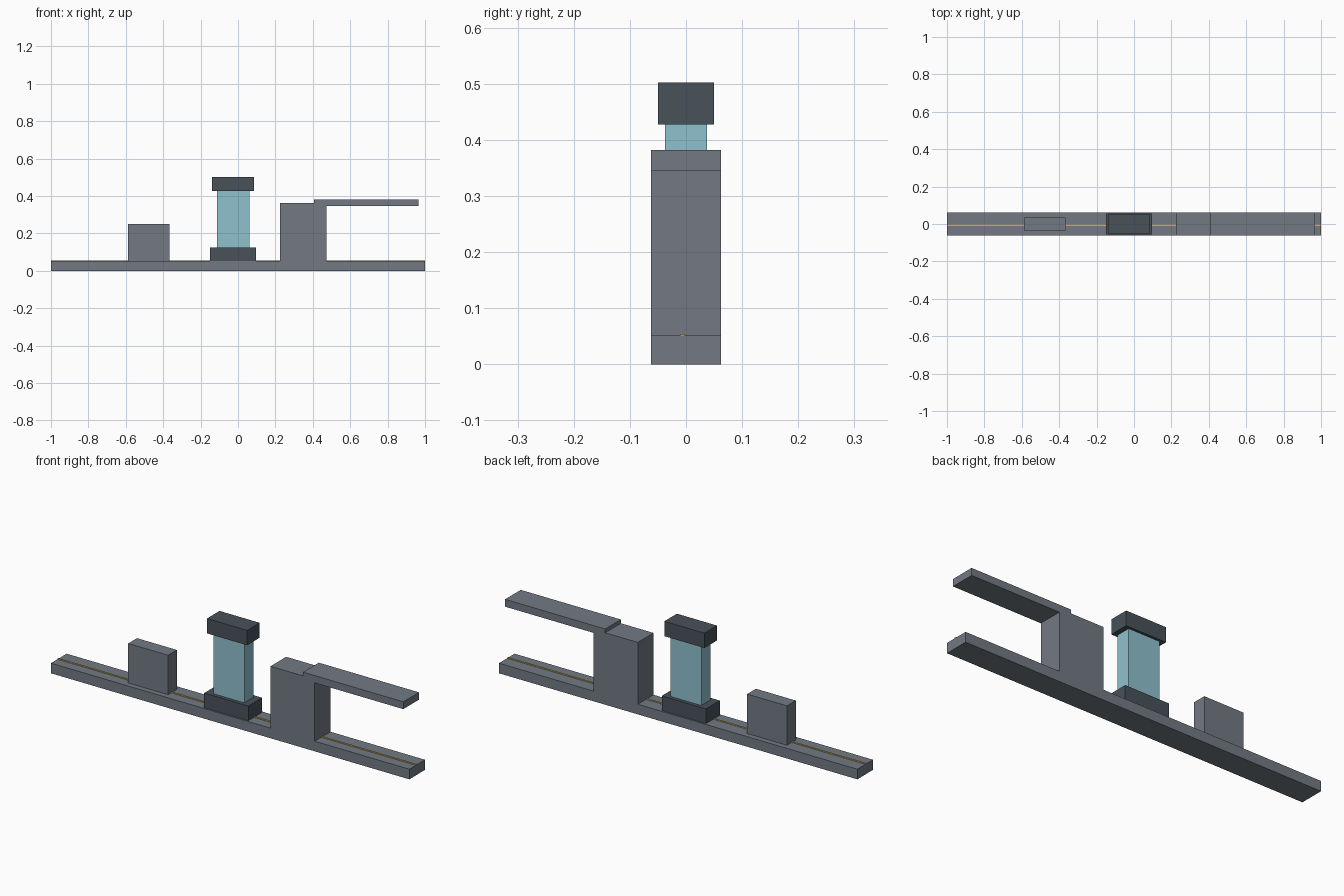
import bpy

if "Cube" in bpy.data.objects:
    bpy.data.objects.remove(bpy.data.objects["Cube"])


def material(name, srgb):
    """Flat colour given as 0-255 display values."""
    m = bpy.data.materials.new(name)
    lin = [((c / 255 + 0.055) / 1.055) ** 2.4 for c in srgb]
    m.diffuse_color = (*lin, 1.0)
    m.use_nodes = True
    m.node_tree.nodes["Principled BSDF"].inputs["Base Color"].default_value = m.diffuse_color
    return m


GREY = material("concrete grey", (115, 122, 132))
DARK = material("dark slate", (72, 82, 90))
GLASS = material("pale blue glass", (143, 193, 206))
YELLOW = material("muted yellow", (204, 178, 92))


def box(name, x, y, z, mat):
    """Box from (min, max) ranges along each axis."""
    bpy.ops.mesh.primitive_cube_add(size=1, location=[sum(r) / 2 for r in (x, y, z)])
    ob = bpy.context.object
    ob.name = name
    ob.scale = [r[1] - r[0] for r in (x, y, z)]
    bpy.ops.object.transform_apply(location=False, rotation=False, scale=True)
    ob.data.materials.append(mat)
    return ob


def sym(half):
    return (-half, half)


# Long base slab with a thin raised guide line
box("base_slab", (-1, 1), sym(0.0625), (0, 0.051), GREY)
box("guide_line", (-1, 1), (-0.011, -0.002), (0.050, 0.054), YELLOW)

# Low block on the left
box("low_block", (-0.588, -0.366), sym(0.035), (0.05, 0.25), GREY)

# Glass column between dark foot and cap
box("column_foot", (-0.15, 0.096), sym(0.055), (0.05, 0.125), DARK)
box("glass_column", (-0.112, 0.061), sym(0.037), (0.124, 0.428), GLASS)
box("column_cap", (-0.138, 0.086), sym(0.05), (0.427, 0.502), DARK)

# Tower carrying the overhanging beam
box("tower", (0.225, 0.472), sym(0.0625), (0.05, 0.363), GREY)
box("overhang_beam", (0.407, 0.966), sym(0.0625), (0.345, 0.382), GREY)
